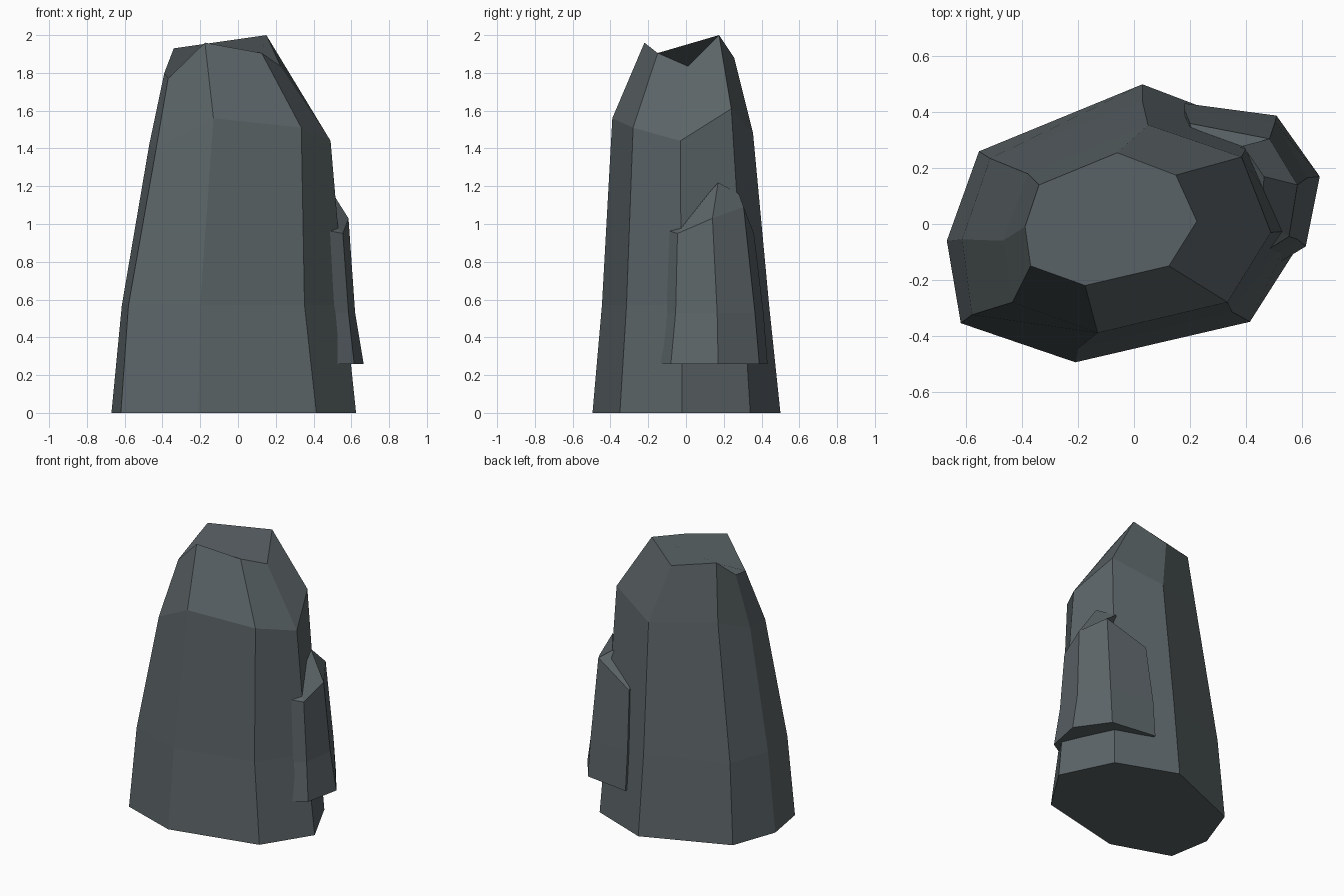
import bpy
import bmesh

slate = bpy.data.materials.new("dark slate")
slate.diffuse_color = (0.105, 0.127, 0.135, 1)


def rock(name, rings):
    """Flat-faced stone lofted through rings of points, closed at both ends."""
    bm = bmesh.new()
    loops = [[bm.verts.new(p) for p in ring] for ring in rings]
    n = len(loops[0])
    for lo, hi in zip(loops, loops[1:]):
        for i in range(n):
            j = (i + 1) % n
            bm.faces.new((lo[i], lo[j], hi[j], hi[i]))
    bm.faces.new(loops[0][::-1])
    bm.faces.new(loops[-1])
    bmesh.ops.recalc_face_normals(bm, faces=bm.faces)
    mesh = bpy.data.meshes.new(name)
    bm.to_mesh(mesh)
    bm.free()
    mesh.materials.append(slate)
    obj = bpy.data.objects.new(name, mesh)
    bpy.context.collection.objects.link(obj)
    return obj


def level(points, z):
    return [(x, y, z) for x, y in points]


# Tall main stone: foot, lower ring, shoulder, notched crown
rock("main_stone", [
    level([(-.67, -.06), (-.62, -.355), (-.21, -.495), (.415, -.35),
           (.625, -.02), (.45, .34), (.03, .5), (-.555, .26)], 0),
    level([(-.615, -.055), (-.58, -.325), (-.2, -.445), (.352, -.315),
           (.565, -.025), (.42, .305), (.03, .44), (-.515, .235)], .57),
    [(-.47, -.06, 1.42), (-.435, -.28, 1.39), (-.13, -.39, 1.56), (.335, -.28, 1.51),
     (.49, -.03, 1.44), (.385, .24, 1.61), (.05, .355, 1.48), (-.38, .18, 1.525)],
    [(-.39, -.01, 1.8), (-.37, -.15, 1.77), (-.175, -.22, 1.96), (.125, -.15, 1.905),
     (.225, .01, 1.835), (.15, .175, 2.0), (-.06, .255, 1.88), (-.34, .14, 1.93)],
])

# Smaller stone sunk into the right side, starting above the ground
rock("side_stone", [
    level([(.5, -.15), (.615, -.08), (.665, .17), (.51, .388), (.18, .432), (.2, 0)], .26),
    level([(.485, -.12), (.585, -.055), (.62, .165), (.505, .365), (.18, .41), (.2, 0)], .53),
    [(.475, -.095, .965), (.555, -.045, .95), (.585, .14, 1.03),
     (.485, .305, 1.09), (.2, .36, .95), (.2, 0, .95)],
    [(.44, -.05, 1.0), (.46, .02, 1.05), (.465, .17, 1.22),
     (.39, .28, 1.16), (.25, .2, 1.1), (.2, .05, 1.05)],
])
